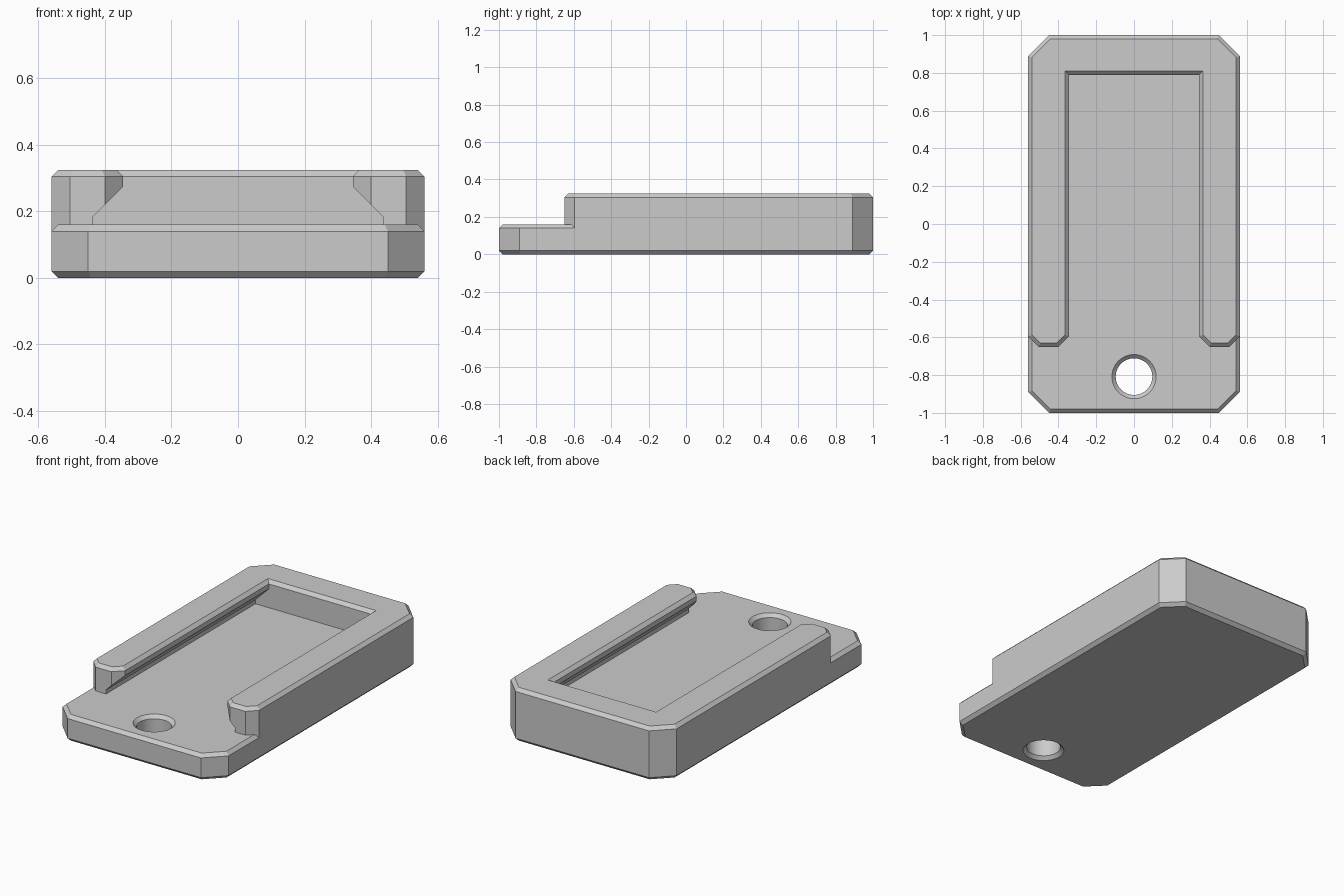
import bpy, bmesh
from math import sin, cos, pi, tan, radians

if "Cube" in bpy.data.objects:
    bpy.data.objects.remove(bpy.data.objects["Cube"], do_unlink=True)

HW, HL = 0.56, 1.0            # half width, half length
CUT = 0.11                    # plan corner cut
BEV = 0.02                    # edge chamfer
STEP, TOP = 0.16, 0.325       # floor and rim heights
K = BEV * tan(radians(22.5))  # corner shift when an outline is inset

grey = bpy.data.materials.new("plain grey")
grey.use_nodes = True
colour = (0.6, 0.6, 0.6, 1)
grey.diffuse_color = colour
grey.node_tree.nodes["Principled BSDF"].inputs["Base Color"].default_value = colour


def loft(name, rings):
    """Solid through equal-length closed rings, capped at both ends."""
    bm = bmesh.new()
    loops = [[bm.verts.new(p) for p in ring] for ring in rings]
    for a, b in zip(loops, loops[1:]):
        for i in range(len(a)):
            j = (i + 1) % len(a)
            bm.faces.new((a[i], a[j], b[j], b[i]))
    bm.faces.new(loops[0][::-1])
    bm.faces.new(loops[-1])
    bmesh.ops.remove_doubles(bm, verts=bm.verts, dist=1e-5)
    bmesh.ops.recalc_face_normals(bm, faces=bm.faces)
    mesh = bpy.data.meshes.new(name)
    bm.to_mesh(mesh)
    bm.free()
    mesh.materials.append(grey)
    obj = bpy.data.objects.new(name, mesh)
    bpy.context.collection.objects.link(obj)
    return obj


def mirrored(half, z):
    """Ring from its +x half, listed from one end to the other."""
    pts = half + [(-x, y) for x, y in reversed(half)]
    return [(x, y, z) for x, y in pts]


def plate_ring(z, d):
    k = K * d / BEV
    w, l, c = HW - d, HL - d, CUT - k
    return mirrored([(HW - CUT - k, -l), (w, -HL + CUT + k),
                     (w, HL - CUT - k), (HW - CUT - k, l)], z)


def circle(z, r):
    return [(r * cos(2 * pi * i / 48), -0.808 + r * sin(2 * pi * i / 48), z)
            for i in range(48)]


# Base plate with chamfered top and bottom edges
base = loft("base_plate", [plate_ring(0, BEV), plate_ring(BEV, 0),
                           plate_ring(STEP - BEV, 0), plate_ring(STEP, BEV)])

# Countersunk through hole
R = 0.097
cutter = loft("hole_cutter", [circle(-BEV, R + 2 * BEV), circle(BEV, R),
                              circle(STEP - BEV, R), circle(STEP + BEV, R + 2 * BEV)])
cutter.hide_render = True
mod = base.modifiers.new("hole", 'BOOLEAN')
mod.operation = 'DIFFERENCE'
mod.solver = 'EXACT'
mod.object = cutter
bpy.context.view_layer.objects.active = base
bpy.ops.object.modifier_apply(modifier=mod.name)
bpy.data.objects.remove(cutter, do_unlink=True)

# U-shaped rim: two rails with undercut inner walls, joined at the back
SLOT, FRONT, BACK, CLIP = 0.345, -0.65, 0.79, 0.055


def rim_ring(z, inner, d=0):
    k = K * d / BEV
    clip_y = FRONT + CLIP + k
    if not d:
        clip_y = max(FRONT, clip_y - (inner - SLOT))
    return mirrored([(inner, BACK + d), (inner, clip_y),
                     (max(inner, SLOT + CLIP + k), FRONT + d),
                     (HW - CLIP - k, FRONT + d), (HW - d, FRONT + CLIP + k),
                     (HW - d, HL - CUT - k), (HW - CUT - k, HL - d)], z)


rim = loft("rail_frame", [rim_ring(STEP - BEV, 0.435), rim_ring(0.185, 0.435),
                          rim_ring(0.22, SLOT + CLIP), rim_ring(0.275, SLOT),
                          rim_ring(TOP - BEV, SLOT), rim_ring(TOP, SLOT + BEV, BEV)])

# Smooth the hole wall, keep chamfers crisp
bpy.ops.object.select_all(action='DESELECT')
base.select_set(True)
bpy.context.view_layer.objects.active = base
bpy.ops.object.shade_smooth_by_angle(angle=radians(30))
